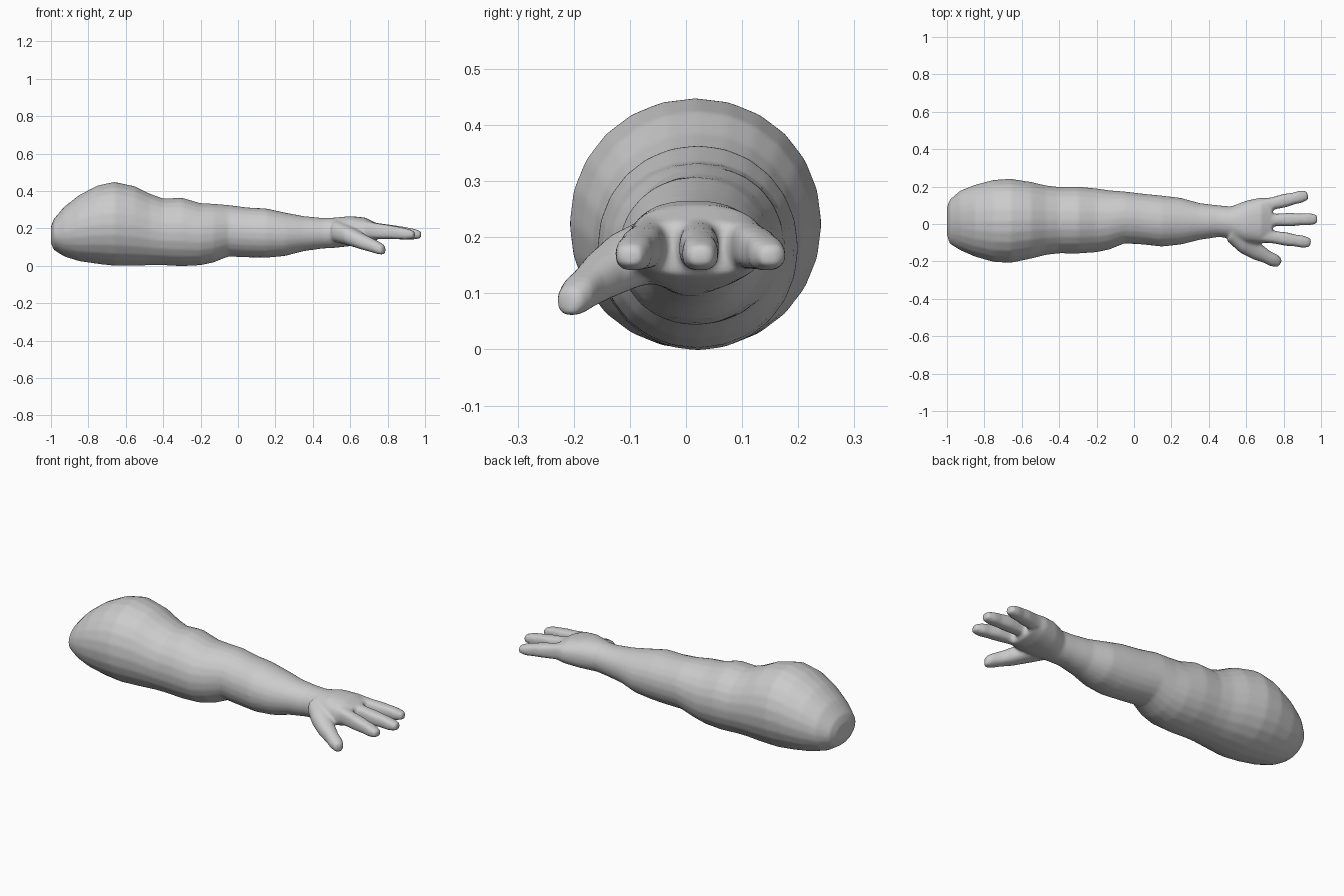
import bpy, bmesh, math
from mathutils import Vector

cube = bpy.data.objects.get("Cube")
if cube:
    bpy.data.objects.remove(cube, do_unlink=True)

skin = bpy.data.materials.new("plain grey skin")
skin.use_nodes = True
GREY = (0.6, 0.6, 0.6, 1)
skin.diffuse_color = GREY
skin.node_tree.nodes["Principled BSDF"].inputs["Base Color"].default_value = GREY

SIDES = 24
UP = Vector((0, 0, 1))


def ring(bm, centre, side, half_width, half_height, power):
    """One rounded cross-section; a higher power makes it squarer."""
    verts = []
    for i in range(SIDES):
        a = math.tau * i / SIDES
        c, s = math.cos(a), math.sin(a)
        u = math.copysign(abs(c) ** (2 / power), c) * half_width
        v = math.copysign(abs(s) ** (2 / power), s) * half_height
        verts.append(bm.verts.new(centre + side * u + UP * v))
    return verts


def loft(name, sections):
    """Skin a closed tube over (centre, side, half width, half height, power)."""
    bm = bmesh.new()
    rings = [ring(bm, *s) for s in sections]
    for a, b in zip(rings, rings[1:]):
        for i in range(SIDES):
            j = (i + 1) % SIDES
            bm.faces.new((a[i], a[j], b[j], b[i]))
    bm.faces.new(rings[0])
    bm.faces.new(rings[-1])
    bmesh.ops.recalc_face_normals(bm, faces=bm.faces)
    mesh = bpy.data.meshes.new(name)
    bm.to_mesh(mesh)
    bm.free()
    mesh.materials.append(skin)
    obj = bpy.data.objects.new(name, mesh)
    bpy.context.collection.objects.link(obj)
    return obj


def digit(name, path, power):
    """Finger from (x, y, z, half width, half height), with a rounded tip."""
    pts = [Vector(p[:3]) for p in path]
    heading = pts[-1] - pts[0]
    side = heading.cross(UP).normalized()
    sections = [(c, side, p[3], p[4], power) for c, p in zip(pts, path)]
    tip, (w, h) = pts[-1], path[-1][3:]
    step = heading.normalized()
    for along, scale in ((0.012, 0.9), (0.02, 0.65)):
        sections.append((tip + step * along, side, w * scale, h * scale, power))
    return loft(name, sections)


# Shoulder to palm: x, y min, y max, z min, z max
PROFILE = [
    (-1.0, -.06, .09, .12, .21), (-.985, -.105, .13, .085, .25),
    (-.93, -.14, .178, .05, .315), (-.85, -.175, .21, .025, .378),
    (-.75, -.203, .236, .01, .43), (-.66, -.208, .242, 0, .449),
    (-.55, -.185, .225, 0, .425), (-.47, -.165, .206, .003, .385),
    (-.40, -.157, .198, .003, .36), (-.30, -.158, .2, -.002, .364),
    (-.20, -.151, .19, .003, .335), (-.13, -.136, .18, .018, .332),
    (-.05, -.104, .174, .05, .325), (.05, -.11, .162, .045, .312),
    (.15, -.121, .152, .043, .307), (.25, -.11, .14, .052, .285),
    (.35, -.085, .112, .078, .266), (.45, -.07, .1, .092, .256),
    (.52, -.076, .094, .096, .258), (.60, -.1, .125, .105, .266),
    (.68, -.105, .142, .115, .258), (.74, -.095, .135, .13, .228),
]
body = []
for x, y0, y1, z0, z1 in PROFILE:
    centre = Vector((x, (y0 + y1) / 2, (z0 + z1) / 2))
    power = 2.4 if x > 0.55 else 2.05
    body.append((centre, Vector((0, 1, 0)), (y1 - y0) / 2, (z1 - z0) / 2, power))
arm = loft("arm", body)

# Three fingers fan out from the knuckles: root y, tip x, tip y
parts = []
for name, root_y, tip_x, tip_y in (("front_finger", -.06, .945, -.098),
                                   ("middle_finger", .02, .98, .026),
                                   ("back_finger", .095, .93, .15)):
    path = []
    for t, w, h, z in ((0, .038, .045, .195), (.3, .033, .041, .185),
                       (.55, .036, .037, .18), (.75, .031, .033, .175),
                       (.9, .033, .03, .17), (1, .028, .024, .168)):
        path.append((.68 + (tip_x - .7) * t, root_y + (tip_y - root_y) * t, z, w, h))
    parts.append(digit(name, path, 2.8))

# Thumb reaches forward and down
parts.append(digit("thumb", [(.53, -.04, .185, .06, .06), (.60, -.105, .16, .058, .052),
                             (.66, -.15, .132, .046, .044), (.71, -.176, .112, .036, .038),
                             (.75, -.196, .096, .036, .034), (.765, -.203, .09, .03, .03)], 2.3))

# Merge everything into one continuous skin and soften the joins
bpy.ops.object.select_all(action="DESELECT")
for obj in parts + [arm]:
    obj.select_set(True)
bpy.context.view_layer.objects.active = arm
bpy.ops.object.join()
remesh = arm.modifiers.new("fuse", "REMESH")
remesh.mode = "VOXEL"
remesh.voxel_size = 0.008
remesh.use_smooth_shade = True
soften = arm.modifiers.new("soften", "SMOOTH")
soften.factor = 0.5
soften.iterations = 8
bpy.ops.object.modifier_apply(modifier="fuse")
bpy.ops.object.modifier_apply(modifier="soften")
bpy.ops.object.shade_smooth()
